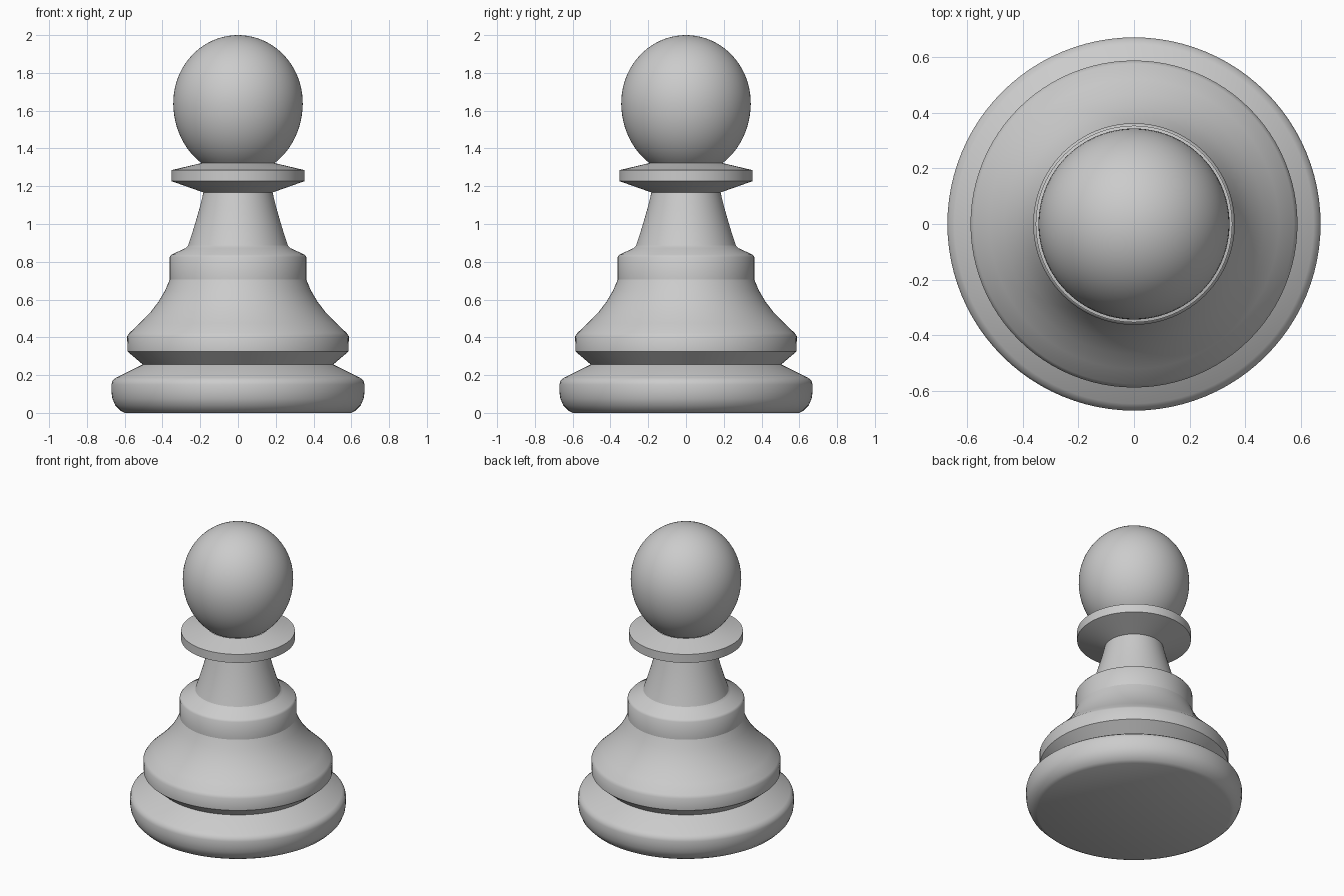
import bpy, bmesh, math

if "Cube" in bpy.data.objects:
    bpy.data.objects.remove(bpy.data.objects["Cube"])

SEGMENTS = 96


def lathe(name, profile, angle=40):
    """Spin a (radius, height) profile, listed bottom to top, around z."""
    bm = bmesh.new()
    rings = []
    for r, z in profile:
        if r < 1e-6:
            rings.append([bm.verts.new((0, 0, z))])
        else:
            rings.append([bm.verts.new((r * math.cos(a), r * math.sin(a), z))
                          for a in (2 * math.pi * i / SEGMENTS for i in range(SEGMENTS))])
    for low, high in zip(rings, rings[1:]):
        for i in range(SEGMENTS):
            j = (i + 1) % SEGMENTS
            if len(low) == 1:
                bm.faces.new((low[0], high[j], high[i]))
            elif len(high) == 1:
                bm.faces.new((low[i], low[j], high[0]))
            else:
                bm.faces.new((low[i], low[j], high[j], high[i]))
    mesh = bpy.data.meshes.new(name)
    bm.to_mesh(mesh)
    bm.free()
    obj = bpy.data.objects.new(name, mesh)
    bpy.context.collection.objects.link(obj)
    bpy.ops.object.select_all(action='DESELECT')
    obj.select_set(True)
    bpy.context.view_layer.objects.active = obj
    bpy.ops.object.shade_smooth_by_angle(angle=math.radians(angle))
    return obj


# Rounded foot with a flat underside
lathe("base", [(0, 0), (0.60, 0), (0.622, 0.012), (0.65, 0.04), (0.665, 0.075),
               (0.67, 0.11), (0.67, 0.15), (0.664, 0.172), (0.645, 0.187), (0.505, 0.257)])

# Flared body: undercut, straight rim, concave sweep
lathe("body", [(0.505, 0.257), (0.585, 0.325), (0.587, 0.405), (0.575, 0.423),
               (0.52, 0.475), (0.466, 0.53), (0.42, 0.59), (0.385, 0.65), (0.362, 0.705)])

# Band above the body, with a chamfered shoulder
lathe("shoulder_band", [(0.362, 0.705), (0.362, 0.825), (0.352, 0.838), (0.278, 0.872), (0.265, 0.885)])

# Tapering neck
lathe("neck", [(0.265, 0.885), (0.243, 0.95), (0.222, 1.02), (0.202, 1.09), (0.183, 1.167)])

# Collar disc
lathe("collar", [(0.183, 1.167), (0.353, 1.227), (0.353, 1.285), (0.196, 1.322)], angle=30)

# Ball head, slightly taller than wide, cut where it meets the collar
CENTRE, RADIUS, UP, DOWN = 1.64, 0.343, 0.36, 0.385
start = -math.asin((CENTRE - 1.322) / DOWN)
head = []
for k in range(33):
    t = start + (math.pi / 2 - start) * k / 32
    head.append((RADIUS * math.cos(t), CENTRE + (UP if t > 0 else DOWN) * math.sin(t)))
lathe("head", head)
